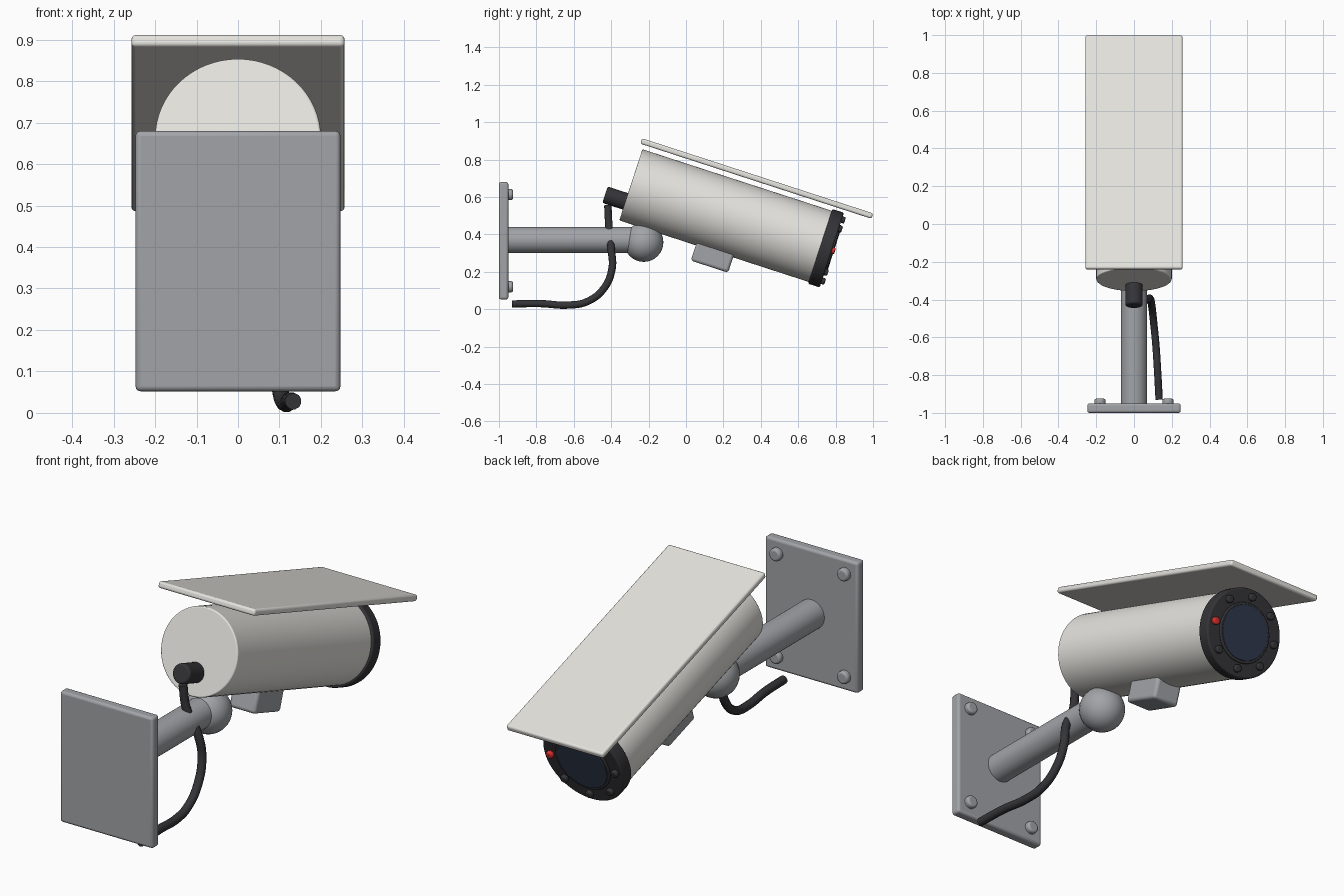
import bpy, math
from mathutils import Matrix, Vector

if "Cube" in bpy.data.objects:
    bpy.data.objects.remove(bpy.data.objects["Cube"])

# Frame of the tilted camera body: origin at the rear centre, +Y towards the lens
HEAD = Matrix.Translation((0, -0.295, 0.665)) @ Matrix.Rotation(math.radians(-18), 4, 'X')
WORLD = Matrix.Identity(4)


def material(name, rgb):
    m = bpy.data.materials.new(name)
    m.diffuse_color = (*rgb, 1)
    m.use_nodes = True
    m.node_tree.nodes["Principled BSDF"].inputs["Base Color"].default_value = m.diffuse_color
    return m


SHELL = material("shell", (0.78, 0.77, 0.73))
METAL = material("metal", (0.36, 0.37, 0.39))
BLACK = material("black", (0.035, 0.035, 0.04))
GLASS = material("glass", (0.03, 0.04, 0.075))
RED = material("red", (0.7, 0.03, 0.03))


def finish(name, mat, frame, bevel=0):
    o = bpy.context.object
    o.name = name
    o.data.materials.append(mat)
    o.matrix_world = frame
    if bevel:
        b = o.modifiers.new("bevel", 'BEVEL')
        b.width, b.segments, b.limit_method = bevel, 3, 'ANGLE'
    bpy.ops.object.shade_smooth_by_angle(angle=math.radians(40))
    return o


def box(name, lo, hi, mat, frame=WORLD, bevel=0.01):
    lo, hi = Vector(lo), Vector(hi)
    bpy.ops.mesh.primitive_cube_add(size=1)
    bpy.context.object.data.transform(Matrix.Diagonal((*(hi - lo), 1)))
    return finish(name, mat, frame @ Matrix.Translation((lo + hi) / 2), bevel)


def rod(name, x, z, y0, y1, r, mat, frame=WORLD, bevel=0, sides=48):
    """Cylinder running along Y from y0 to y1."""
    bpy.ops.mesh.primitive_cylinder_add(vertices=sides, radius=r, depth=y1 - y0)
    bpy.context.object.data.transform(Matrix.Rotation(math.pi / 2, 4, 'X'))
    return finish(name, mat, frame @ Matrix.Translation((x, (y0 + y1) / 2, z)), bevel)


# Wall plate with four bolts
box("wall_plate", (-0.247, -1, 0.052), (0.247, -0.95, 0.68), METAL, bevel=0.012)
for sx in (-1, 1):
    for z in (0.12, 0.613):
        rod("plate_bolt", sx * 0.18, z, -0.96, -0.925, 0.03, METAL, bevel=0.01, sides=24)

# Arm and ball joint
rod("arm", 0, 0.37, -0.96, -0.22, 0.07, METAL)
bpy.ops.mesh.primitive_uv_sphere_add(segments=32, ring_count=16, radius=0.105)
finish("ball_joint", METAL, Matrix.Translation((0, -0.226, 0.358)))

# Housing, sunshade and lower mounting block
rod("housing", 0, 0, 0, 1.08, 0.2, SHELL, HEAD, 0.006, 64)
box("sunshade", (-0.257, -0.02, 0.225), (0.257, 1.28, 0.255), SHELL, HEAD)
box("mounting_block", (-0.07, 0.43, -0.286), (0.07, 0.64, -0.15), METAL, HEAD, 0.015)

# Front bezel, lens and ring of lamps
rod("front_bezel", 0, 0, 1.065, 1.13, 0.21, BLACK, HEAD, 0.008, 64)
rod("lens_rim", 0, 0, 1.12, 1.138, 0.142, BLACK, HEAD, 0.004, 64)
rod("lens_glass", 0, 0, 1.12, 1.142, 0.13, GLASS, HEAD, 0.003, 64)
for i in range(8):
    a = i * math.pi / 4
    rod("status_lamp" if i == 0 else "infrared_lamp", 0.172 * math.cos(a), 0.172 * math.sin(a),
        1.12, 1.148, 0.018, RED if i == 0 else BLACK, HEAD, 0.006, 20)

# Rear cable gland
rod("cable_gland", 0, -0.093, -0.115, 0.01, 0.046, BLACK, HEAD, 0.01, 32)

# Cable drooping from the gland, through the arm and back to the wall
path = [(0, -0.418, 0.555), (0.015, -0.412, 0.44), (0.07, -0.4, 0.32), (0.085, -0.395, 0.22),
        (0.095, -0.44, 0.11), (0.105, -0.53, 0.04), (0.115, -0.63, 0.022),
        (0.125, -0.78, 0.03), (0.133, -0.93, 0.028)]
curve = bpy.data.curves.new("cable", 'CURVE')
curve.dimensions = '3D'
curve.bevel_depth, curve.bevel_resolution = 0.02, 4
curve.use_fill_caps = True
spline = curve.splines.new('BEZIER')
spline.bezier_points.add(len(path) - 1)
for p, co in zip(spline.bezier_points, path):
    p.co = co
    p.handle_left_type = p.handle_right_type = 'AUTO'
curve.materials.append(BLACK)
bpy.context.collection.objects.link(bpy.data.objects.new("cable", curve))
